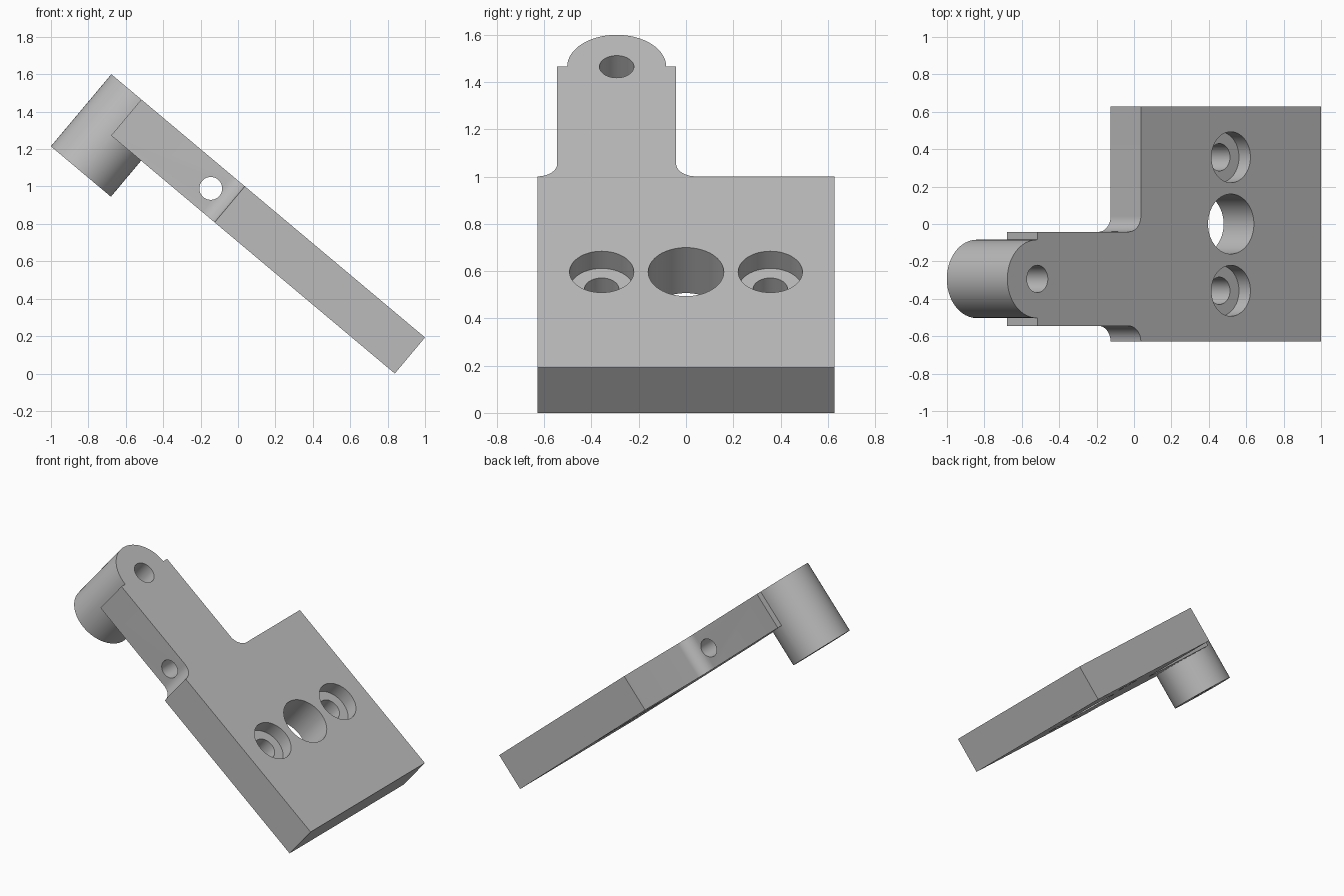
import bpy, bmesh
from math import cos, sin, pi, radians
from mathutils import Matrix, Vector

cube = bpy.data.objects.get("Cube")
if cube:
    bpy.data.objects.remove(cube, do_unlink=True)

steel = bpy.data.materials.new("plain grey")
steel.use_nodes = True
GREY = (0.5, 0.5, 0.5, 1)
steel.diffuse_color = GREY
steel.node_tree.nodes["Principled BSDF"].inputs["Base Color"].default_value = GREY

# Overall sizes in the plate's own frame: the plate runs along -x, its top is z = 0
UNIT = 0.04192
THICK, HALF = 6 * UNIT, 15 * UNIT
WIDE, REACH = 30 * UNIT, 1.98
ARM_Y, ARM_HALF, FILLET = -7 * UNIT, 6 * UNIT, 2 * UNIT
BOSS_R, BOSS_H = 5 * UNIT, 12 * UNIT
POSE = Matrix.Translation((1, 0, THICK * cos(radians(40)))) @ Matrix.Rotation(radians(40), 4, 'Y')


def make(name, bm):
    bmesh.ops.recalc_face_normals(bm, faces=bm.faces[:])
    mesh = bpy.data.meshes.new(name)
    bm.to_mesh(mesh)
    bm.free()
    mesh.materials.append(steel)
    ob = bpy.data.objects.new(name, mesh)
    ob.matrix_world = POSE
    bpy.context.collection.objects.link(ob)
    return ob


def cylinder(name, centre, radius, depth, across=False):
    bm = bmesh.new()
    turn = Matrix.Rotation(pi / 2, 4, 'X') if across else Matrix()
    bmesh.ops.create_cone(bm, cap_ends=True, segments=64, radius1=radius, radius2=radius,
                          depth=depth, matrix=Matrix.Translation(centre) @ turn)
    return make(name, bm)


def combine(body, tool, operation):
    mod = body.modifiers.new(tool.name, 'BOOLEAN')
    mod.operation, mod.solver, mod.object = operation, 'EXACT', tool
    tool.hide_render = True
    bpy.context.view_layer.objects.active = body
    bpy.ops.object.modifier_apply(modifier=mod.name)
    bpy.data.objects.remove(tool, do_unlink=True)


# Plate and arm as one outline, with a fillet in each inner corner
def fillet(y, side):
    cx, cy = -WIDE - FILLET, y + side * FILLET
    return [(cx + FILLET * sin(i * pi / 20), cy - side * FILLET * cos(i * pi / 20))
            for i in range(11)]


low, high = ARM_Y - ARM_HALF, ARM_Y + ARM_HALF
outline = [(0, -HALF), (0, HALF), (-WIDE, HALF)]
outline += fillet(high, 1)[::-1] + [(-REACH, high), (-REACH, low)] + fillet(low, -1)
if abs(outline[-1][1] + HALF) > 0.001:
    outline.append((-WIDE, -HALF))

bm = bmesh.new()
base = bm.faces.new([bm.verts.new((x, y, -THICK)) for x, y in outline])
top = bmesh.ops.extrude_face_region(bm, geom=[base])["geom"]
bmesh.ops.translate(bm, vec=Vector((0, 0, THICK)),
                    verts=[v for v in top if isinstance(v, bmesh.types.BMVert)])
bracket = make("mounting_bracket", bm)

# Round boss at the end of the arm
combine(bracket, cylinder("end_boss", (-REACH, ARM_Y, -BOSS_H / 2), BOSS_R, BOSS_H), 'UNION')

# Bores: boss, centre of the plate, and across the arm
cutters = [
    cylinder("boss_bore", (-REACH, ARM_Y, -BOSS_H / 2), 0.073, 1),
    cylinder("centre_bore", (-HALF, 0, -THICK / 2), 0.16, 1),
    cylinder("cross_bore", (-1.39, ARM_Y, -THICK / 2), 0.061, 0.8, across=True),
]
# Counterbored screw holes on either side of the centre bore
for side in (-1, 1):
    y = side * 0.357
    cutters.append(cylinder("screw_hole", (-HALF, y, -THICK / 2), 0.073, 1))
    cutters.append(cylinder("screw_recess", (-HALF, y, 0), 0.136, 0.19))
for cutter in cutters:
    combine(bracket, cutter, 'DIFFERENCE')

bpy.ops.object.select_all(action='DESELECT')
bracket.select_set(True)
bpy.context.view_layer.objects.active = bracket
bpy.ops.object.shade_smooth_by_angle(angle=radians(30))
